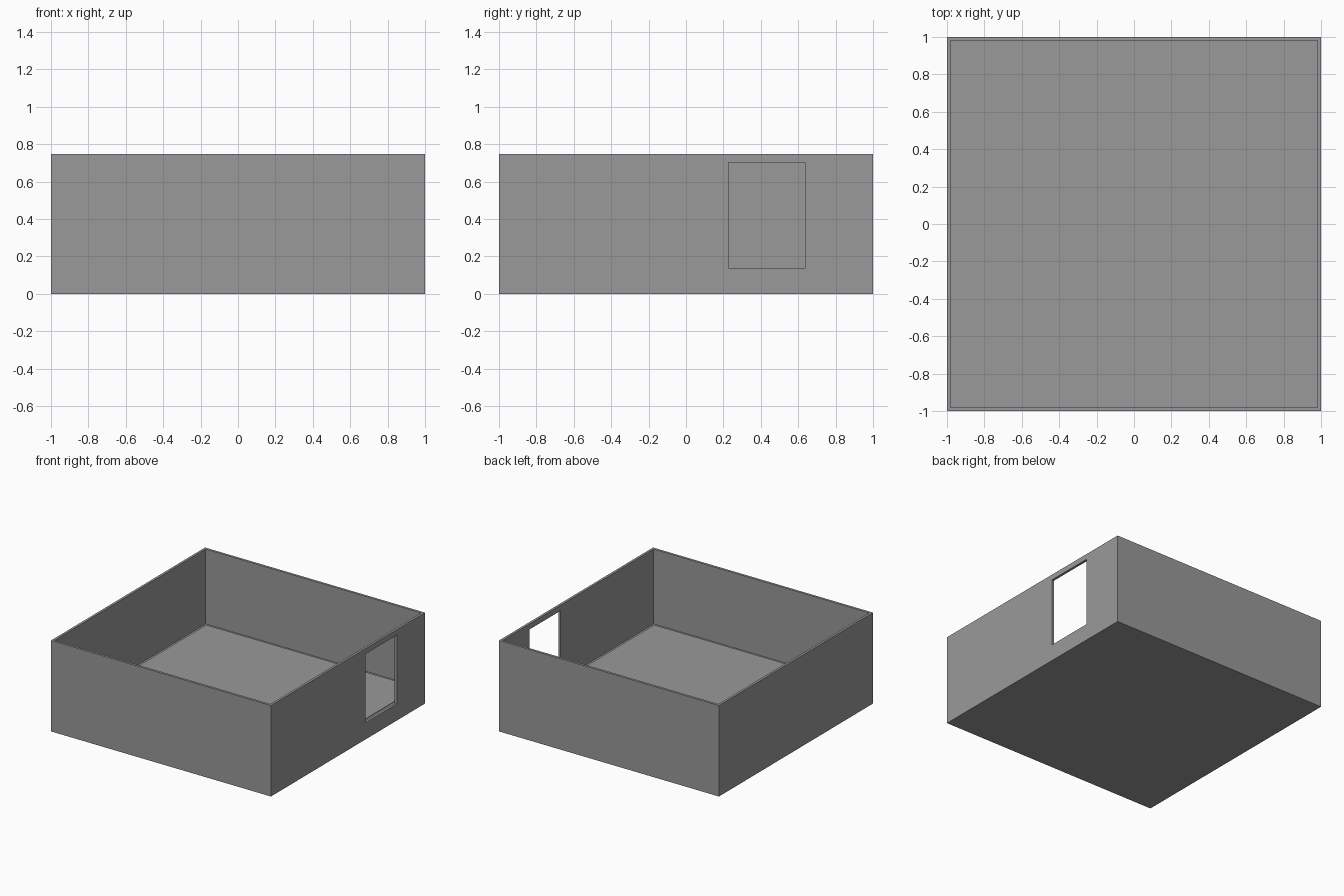
import bpy, bmesh

if "Cube" in bpy.data.objects:
    bpy.data.objects.remove(bpy.data.objects["Cube"])

HEIGHT, WALL = 0.747, 0.02
FLOOR_Z = 0.137

grey = bpy.data.materials.new("dark_grey")
grey.diffuse_color = (0.32, 0.32, 0.32, 1)
grey.use_nodes = True
grey.node_tree.nodes["Principled BSDF"].inputs["Base Color"].default_value = grey.diffuse_color


def box(name, x0, x1, y0, y1, z0, z1, edit=None):
    """Axis-aligned box between two corners, optionally edited in bmesh."""
    bm = bmesh.new()
    bmesh.ops.create_cube(bm, size=1)
    for v in bm.verts:
        v.co.x = x1 if v.co.x > 0 else x0
        v.co.y = y1 if v.co.y > 0 else y0
        v.co.z = z1 if v.co.z > 0 else z0
    if edit:
        edit(bm)
    mesh = bpy.data.meshes.new(name)
    bm.to_mesh(mesh)
    bm.free()
    mesh.materials.append(grey)
    obj = bpy.data.objects.new(name, mesh)
    bpy.context.collection.objects.link(obj)
    return obj


def hollow(bm):
    """Inset the top by the wall thickness and sink it to form the room."""
    bm.normal_update()
    top = max(bm.faces, key=lambda f: f.normal.z)
    bmesh.ops.inset_region(bm, faces=[top], thickness=WALL, use_even_offset=True)
    inner = bmesh.ops.extrude_discrete_faces(bm, faces=[top])["faces"][0]
    for v in inner.verts:
        v.co.z = FLOOR_Z - 0.005
    bmesh.ops.recalc_face_normals(bm, faces=bm.faces[:])


# Open-topped walls on a solid base
walls = box("walls", -1, 1, -1, 1, 0, HEIGHT, hollow)

# Doorway through the right wall
cutter = box("doorway_cutter", 0.9, 1.1, 0.228, 0.635, FLOOR_Z, 0.702)
cutter.hide_render = True
cutter.display_type = 'WIRE'
cut = walls.modifiers.new("doorway", 'BOOLEAN')
cut.operation = 'DIFFERENCE'
cut.solver = 'EXACT'
cut.object = cutter

# Floor slab, set just inside the walls
box("floor", -0.96, 0.96, -0.96, 0.96, 0.1, FLOOR_Z)
